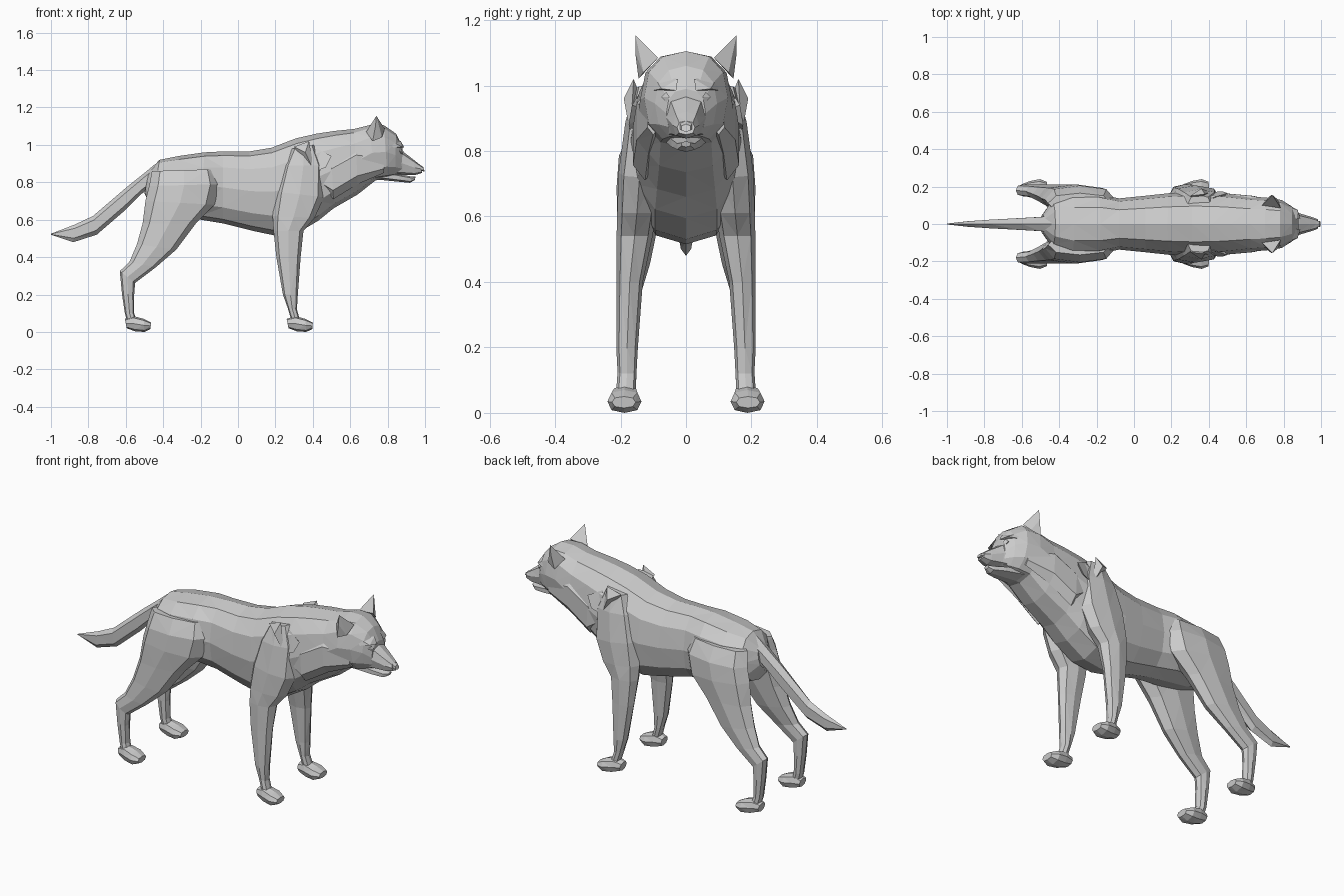
import bpy, bmesh, math
from mathutils import Vector


def finish(name, bm, mirror):
    bmesh.ops.recalc_face_normals(bm, faces=bm.faces)
    me = bpy.data.meshes.new(name)
    bm.to_mesh(me)
    bm.free()
    ob = bpy.data.objects.new(name, me)
    bpy.context.collection.objects.link(ob)
    if mirror:
        m = ob.modifiers.new("mirror", 'MIRROR')
        m.use_axis = (False, True, False)
    return ob


def loft(name, rows, n=8, square=0.85, mirror=False):
    """Skin rings; each row is (x0, z0, x1, z1, y centre, half width)."""
    bm = bmesh.new()
    rings = []
    soft = lambda v: math.copysign(abs(v) ** square, v) if abs(v) > 1e-6 else 0
    for x0, z0, x1, z1, yc, hw in rows:
        mid = Vector(((x0 + x1) / 2, yc, (z0 + z1) / 2))
        half = Vector(((x1 - x0) / 2, 0, (z1 - z0) / 2))
        ring = []
        for i in range(n):
            t = 2 * math.pi * i / n
            ring.append(bm.verts.new(mid + half * soft(math.cos(t))
                                     + Vector((0, hw * soft(math.sin(t)), 0))))
        rings.append(ring)
    for a, b in zip(rings, rings[1:]):
        for i in range(n):
            j = (i + 1) % n
            bm.faces.new((a[i], a[j], b[j], b[i]))
    bm.faces.new(rings[0])
    bm.faces.new(rings[-1])
    bmesh.ops.triangulate(bm, faces=[f for f in bm.faces if len(f.verts) == 4])
    return finish(name, bm, mirror)


def hull(name, pts):
    """Mirrored convex chunk around a few points."""
    bm = bmesh.new()
    for p in pts:
        bm.verts.new(p)
    bmesh.ops.convex_hull(bm, input=bm.verts)
    return finish(name, bm, True)


# Trunk, neck and skull
body = [(-.50, .74, -.475, .86, .05), (-.46, .66, -.42, .92, .12),
        (-.34, .62, -.32, .94, .16), (-.20, .60, -.18, .96, .16),
        (-.08, .58, -.08, .965, .137), (.08, .54, .06, .965, .152),
        (.20, .515, .18, .985, .165), (.32, .53, .31, 1.035, .172),
        (.43, .595, .42, 1.06, .17), (.51, .66, .52, 1.075, .16),
        (.64, .735, .62, 1.085, .147), (.735, .81, .70, 1.105, .14),
        (.80, .82, .78, 1.105, .128), (.84, .83, .845, 1.06, .095),
        (.875, .84, .88, .99, .06)]
loft("body", [(a, b, c, d, 0, w) for a, b, c, d, w in body], 12)

# Muzzle, nose, lower jaw
loft("muzzle", [(.80, .83, .82, 1.0, 0, .085), (.88, .838, .885, .962, 0, .058),
                (.945, .838, .94, .92, 0, .04), (.985, .85, .975, .892, 0, .027)], 8, .75)
loft("nose", [(.965, .862, .96, .902, 0, .026), (.998, .858, .99, .882, 0, .016)], 6)
loft("jaw", [(.74, .815, .74, .87, 0, .07), (.86, .803, .86, .845, 0, .05),
             (.92, .797, .93, .83, 0, .03), (.945, .812, .95, .83, 0, .016)], 6)

# Ears, brows, eyes
hull("ear", [(.74, .155, 1.155), (.685, .10, 1.07), (.785, .085, 1.085),
             (.72, .145, 1.02), (.77, .13, 1.04), (.735, .155, 1.10)])
hull("brow", [(.80, .10, 1.03), (.87, .025, 1.02), (.89, .03, .985),
              (.875, .075, .99), (.83, .10, .985)])
hull("eye", [(.84, .06, .965), (.885, .05, .965), (.87, .075, .965),
             (.875, .06, .98), (.875, .06, .95)])

# Fur tufts on cheek and shoulder
loft("cheek_ruff", [(.78, .85, .78, .95, .10, .02), (.64, .79, .63, .99, .115, .04),
                    (.51, .71, .50, .92, .125, .042), (.45, .78, .45, .84, .14, .02)],
     6, mirror=True)
hull("shoulder_tuft", [(.30, .15, .99), (.38, .16, 1.02), (.36, .19, .96),
                       (.41, .17, .85), (.33, .12, .92)])
hull("neck_tuft", [(.42, .14, .98), (.50, .165, .94), (.47, .175, .88),
                   (.42, .17, .86), (.44, .10, .92)])

# Tail
loft("tail", [(-.43, .80, -.44, .90, 0, .05), (-.52, .735, -.50, .85, 0, .042),
              (-.61, .645, -.60, .77, 0, .036), (-.755, .52, -.775, .62, 0, .026),
              (-.88, .48, -.87, .575, 0, .018), (-1.0, .52, -1.0, .525, 0, .003)], 6)

# Legs
loft("front_leg", [(.29, .98, .41, 1.0, .11, .045), (.24, .89, .46, .89, .125, .06),
                   (.20, .75, .46, .72, .142, .064), (.185, .62, .41, .61, .15, .06),
                   (.19, .54, .35, .54, .157, .055), (.205, .40, .335, .40, .172, .04),
                   (.24, .20, .32, .20, .18, .033), (.265, .13, .315, .12, .18, .029),
                   (.295, .03, .335, .05, .185, .03)], 8, mirror=True)
loft("hind_leg", [(-.46, .86, -.12, .87, .11, .055), (-.475, .78, -.10, .79, .13, .075),
                  (-.495, .70, -.125, .68, .137, .075), (-.51, .58, -.225, .58, .147, .063),
                  (-.54, .47, -.33, .44, .16, .05), (-.58, .375, -.44, .345, .175, .036),
                  (-.632, .325, -.55, .262, .18, .032), (-.62, .20, -.555, .20, .18, .03),
                  (-.605, .10, -.555, .10, .18, .028), (-.585, .03, -.54, .05, .185, .03)],
     8, mirror=True)

# Paws
paw = [(-.595, .02, -.605, .07, .183, .03), (-.55, .003, -.56, .085, .186, .044),
       (-.50, 0, -.505, .07, .188, .052), (-.468, .015, -.465, .05, .19, .036)]
for name, dx in (("hind_paw", 0), ("front_paw", .865)):
    loft(name, [(a + dx, b, c + dx, d, y, w) for a, b, c, d, y, w in paw], 8, .8, True)
